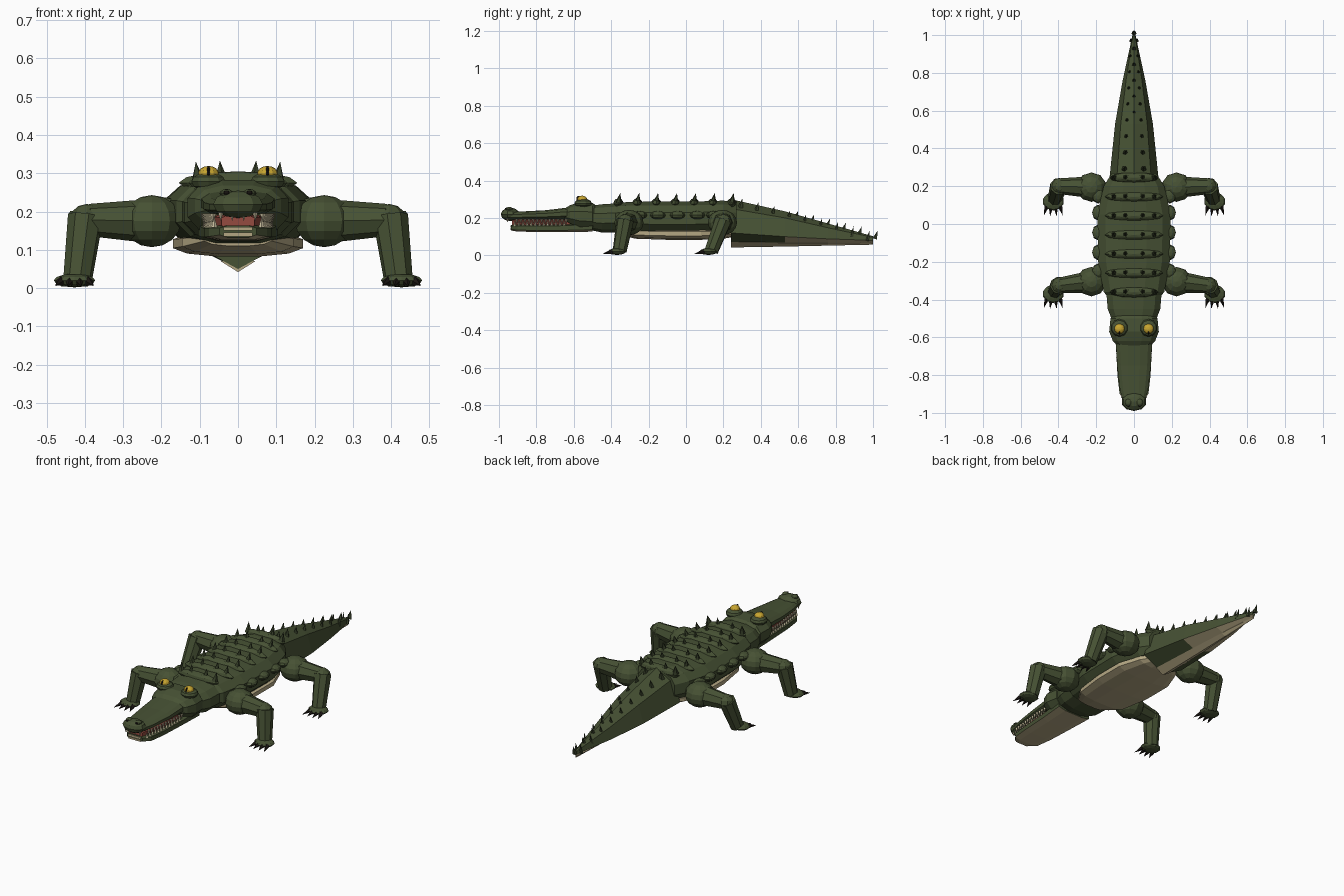
import bpy, bmesh, math
from mathutils import Vector, Matrix

if "Cube" in bpy.data.objects:
    bpy.data.objects.remove(bpy.data.objects["Cube"])


def colour(name, rgb):
    m = bpy.data.materials.new(name)
    m.diffuse_color = (*rgb, 1)
    m.use_nodes = True
    m.node_tree.nodes["Principled BSDF"].inputs["Base Color"].default_value = m.diffuse_color
    return m


GREEN = colour("olive green", (0.062, 0.083, 0.034))
DARK = colour("dark olive", (0.036, 0.048, 0.021))
TAN = colour("belly tan", (0.46, 0.39, 0.23))
CREAM = colour("tooth cream", (0.68, 0.60, 0.40))
RED = colour("mouth red", (0.30, 0.07, 0.05))
YELLOW = colour("eye yellow", (0.58, 0.38, 0.03))
BLACK = colour("claw black", (0.012, 0.009, 0.007))


def finish(bm, name, *mats, rule=None):
    """Turn a bmesh into an object; rule(face) picks the material slot."""
    bmesh.ops.recalc_face_normals(bm, faces=bm.faces)
    if rule:
        for f in bm.faces:
            f.material_index = rule(f)
    me = bpy.data.meshes.new(name)
    bm.to_mesh(me)
    bm.free()
    for m in mats:
        me.materials.append(m)
    ob = bpy.data.objects.new(name, me)
    bpy.context.collection.objects.link(ob)
    return ob


def ball(bm, c, r, u=10, v=6):
    mat = Matrix.Translation(c) @ Matrix.Diagonal((*r, 1))
    bmesh.ops.create_uvsphere(bm, u_segments=u, v_segments=v, radius=1, matrix=mat)


def limb(bm, a, b, r1, r2, sides=8):
    a, b = Vector(a), Vector(b)
    d = b - a
    mat = Matrix.Translation((a + b) / 2) @ d.to_track_quat('Z', 'Y').to_matrix().to_4x4()
    bmesh.ops.create_cone(bm, cap_ends=True, segments=sides, radius1=r1, radius2=r2,
                          depth=d.length, matrix=mat)


def skin(bm, rings):
    """Bridge rings of points and cap both ends."""
    rows = [[bm.verts.new(p) for p in ring] for ring in rings]
    n = len(rows[0])
    for a, b in zip(rows, rows[1:]):
        for i in range(n):
            bm.faces.new((a[i], a[(i + 1) % n], b[(i + 1) % n], b[i]))
    bm.faces.new(rows[0])
    bm.faces.new(rows[-1])


def oval(y, w, z0, z1, n=12, p=0.8):
    """Squared-off oval section at y."""
    pts = []
    for i in range(n):
        t = 2 * math.pi * (i + 0.5) / n
        c, s = math.cos(t), math.sin(t)
        pts.append((w * math.copysign(abs(c) ** p, c), y,
                    (z0 + z1) / 2 + (z1 - z0) / 2 * math.copysign(abs(s) ** p, s)))
    return pts


def hull(name, rows, mats=(GREEN,), rule=None, n=12, p=0.8):
    bm = bmesh.new()
    skin(bm, [oval(*r, n=n, p=p) for r in rows])
    return finish(bm, name, *mats, rule=rule)


# Trunk, belly and neck
hull("body", [(-0.41, 0.12, 0.14, 0.26), (-0.36, 0.165, 0.115, 0.285), (-0.2, 0.195, 0.105, 0.29),
              (0.05, 0.2, 0.105, 0.29), (0.2, 0.165, 0.11, 0.295), (0.27, 0.12, 0.11, 0.285)])
hull("belly", [(-0.36, 0.09, 0.11, 0.15), (-0.27, 0.15, 0.088, 0.15), (-0.1, 0.175, 0.082, 0.15),
               (0.08, 0.175, 0.082, 0.15), (0.2, 0.13, 0.088, 0.15), (0.27, 0.07, 0.1, 0.15)], (TAN,))
hull("neck", [(-0.37, 0.15, 0.12, 0.28), (-0.45, 0.143, 0.12, 0.275), (-0.52, 0.115, 0.135, 0.265)])

# Tail: facetted section with a keel below, tan beneath the rear half
tail = [(0.24, 0.13, 0.30, 0.25, 0.12, 0.05), (0.53, 0.10, 0.235, 0.20, 0.10, 0.055),
        (0.76, 0.06, 0.17, 0.147, 0.088, 0.06), (1.0, 0.008, 0.102, 0.096, 0.08, 0.065)]
bm = bmesh.new()
skin(bm, [[(0, y, zt), (0.7 * w, y, zs), (w, y, zw), (0, y, zb), (-w, y, zw), (-0.7 * w, y, zs)]
          for y, w, zt, zs, zw, zb in tail])
finish(bm, "tail", GREEN, TAN,
       rule=lambda f: int(f.normal.z < -0.4 and f.calc_center_median().y > 0.53))
bm = bmesh.new()
skin(bm, [[(0, y, zb - 0.008), (0.35 * w, y, zb + 0.35 * (zw - zb) - 0.004), (0, y, zb + 0.02),
           (-0.35 * w, y, zb + 0.35 * (zw - zb) - 0.004)] for y, w, _, _, zw, zb in tail])
finish(bm, "tail_keel", TAN)

# Back ridges with spikes
ridges, spikes = bmesh.new(), bmesh.new()
for i in range(7):
    y = 0.245 - 0.101 * i
    w = 0.13 if i in (0, 6) else 0.155
    ball(ridges, (0, y, 0.275), (w, 0.028, 0.03), 12, 6)
    for x in (-0.105, -0.045, 0.045, 0.105):
        z = 0.293 - 0.9 * max(0, abs(x) - 0.05) ** 2
        limb(spikes, (x, y, z - 0.01), (x * 1.05, y + 0.01, z + 0.04), 0.018, 0, 5)
finish(ridges, "back_ridges", GREEN)

# Tail spikes: a pair of rows plus a centre row
for i in range(9):
    y = 0.29 + 0.085 * i
    t = (y - 0.24) / 0.76
    z = 0.29 - 0.19 * t
    x = 0.052 * (1 - t * 0.75)
    for s in (-1, 1):
        limb(spikes, (s * x, y, z - 0.03), (s * x, y + 0.012, z + 0.027), 0.02 - 0.009 * t, 0, 5)
    if i > 2:
        limb(spikes, (0, y + 0.04, z - 0.02), (0, y + 0.055, z + 0.025), 0.014, 0, 5)
finish(spikes, "back_spikes", DARK)

# Flank scutes
bm = bmesh.new()
for s in (-1, 1):
    for y in (-0.25, -0.15, -0.045, 0.06, 0.15):
        ball(bm, (s * 0.19, y, 0.215), (0.032, 0.042, 0.022), 8, 6)
finish(bm, "flank_scutes", GREEN)

# Head and upper snout
hull("head", [(-0.47, 0.10, 0.15, 0.26), (-0.5, 0.128, 0.13, 0.282), (-0.57, 0.135, 0.135, 0.285),
              (-0.62, 0.115, 0.16, 0.27), (-0.65, 0.085, 0.18, 0.25)])
hull("snout", [(-0.6, 0.10, 0.188, 0.26), (-0.75, 0.092, 0.188, 0.242), (-0.88, 0.076, 0.188, 0.235),
               (-0.94, 0.06, 0.188, 0.235)])
bm = bmesh.new()
ball(bm, (0, -0.94, 0.219), (0.068, 0.05, 0.036), 10, 6)
for s in (-1, 1):
    ball(bm, (s * 0.03, -0.945, 0.247), (0.018, 0.02, 0.012), 8, 6)
finish(bm, "nose", GREEN)
bm = bmesh.new()
for s in (-1, 1):
    ball(bm, (s * 0.03, -0.962, 0.249), (0.009, 0.006, 0.006), 8, 4)
finish(bm, "nostrils", BLACK)

# Lower jaw, mouth lining and chin plates
hull("lower_jaw", [(-0.5, 0.11, 0.125, 0.18), (-0.65, 0.10, 0.124, 0.168),
                   (-0.8, 0.092, 0.124, 0.166), (-0.90, 0.08, 0.126, 0.166), (-0.935, 0.05, 0.132, 0.164)],
     (GREEN, TAN), lambda f: int(f.normal.z < -0.8), n=8, p=0.6)
hull("mouth_lining", [(-0.6, 0.075, 0.155, 0.195), (-0.8, 0.068, 0.155, 0.195),
                      (-0.93, 0.045, 0.155, 0.192)], (RED,), n=8, p=0.6)
bm = bmesh.new()
for z in (0.14, 0.155):
    bmesh.ops.create_cube(bm, size=1, matrix=Matrix.Translation((0, -0.935, z))
                          @ Matrix.Diagonal((0.075, 0.008, 0.01, 1)))
finish(bm, "chin_plates", TAN)

# Teeth along both jaws
bm = bmesh.new()
for s in (-1, 1):
    for i in range(13):
        y = -0.64 - 0.022 * i
        x = s * (0.09 - 0.025 * (i / 12) ** 1.5)
        limb(bm, (x, y, 0.195), (x, y, 0.167), 0.008, 0, 4)
        limb(bm, (x * 0.95, y - 0.011, 0.158), (x * 0.95, y - 0.011, 0.188), 0.008, 0, 4)
for x in (-0.045, -0.015, 0.015, 0.045):
    limb(bm, (x, -0.955, 0.197), (x, -0.955, 0.175), 0.007, 0, 4)
finish(bm, "teeth", CREAM)

# Eyes on raised sockets
sockets, eyes, pupils = bmesh.new(), bmesh.new(), bmesh.new()
for s in (-1, 1):
    ball(sockets, (s * 0.077, -0.55, 0.278), (0.047, 0.047, 0.025))
    ball(eyes, (s * 0.077, -0.555, 0.299), (0.027, 0.027, 0.02), 12, 8)
    ball(pupils, (s * 0.077, -0.575, 0.302), (0.005, 0.011, 0.016), 8, 6)
finish(sockets, "eye_sockets", GREEN)
finish(eyes, "eyes", YELLOW)
finish(pupils, "pupils", BLACK)

# Legs: shoulder, upper limb, knee, shin, foot, claws
legs = {"front": ((0.225, -0.305, 0.175), (0.39, -0.325, 0.178), (0.427, -0.365)),
        "rear": ((0.225, 0.195, 0.175), (0.39, 0.2, 0.178), (0.427, 0.125))}
for part, (hip, knee, (fx, fy)) in legs.items():
    for s, side in ((1, "left"), (-1, "right")):
        bm, claws = bmesh.new(), bmesh.new()
        m = lambda p: (s * p[0], p[1], p[2])
        ball(bm, m(hip), (0.08, 0.078, 0.068), 10, 8)
        limb(bm, m(hip), m(knee), 0.058, 0.042)
        ball(bm, m((knee[0] + 0.005, knee[1], knee[2])), (0.045, 0.045, 0.042), 8, 6)
        limb(bm, m((knee[0] + 0.008, knee[1], knee[2] + 0.01)), m((fx - 0.008, fy + 0.01, 0.022)), 0.047, 0.038)
        ball(bm, m((fx, fy - 0.005, 0.02)), (0.057, 0.048, 0.018), 10, 6)
        for k in range(4):
            a = (k - 1.5) * 0.36
            dx, dy = math.sin(a), -math.cos(a)
            base = (fx + 0.045 * dx * 1.5, fy + 0.035 * dy)
            limb(bm, m((fx, fy, 0.02)), m((*base, 0.017)), 0.014, 0.013, 6)
            limb(claws, m((*base, 0.018)), m((base[0] + 0.03 * dx, base[1] - 0.05, 0.006)), 0.013, 0, 5)
        finish(bm, f"{part}_leg_{side}", GREEN)
        finish(claws, f"{part}_claws_{side}", BLACK)
